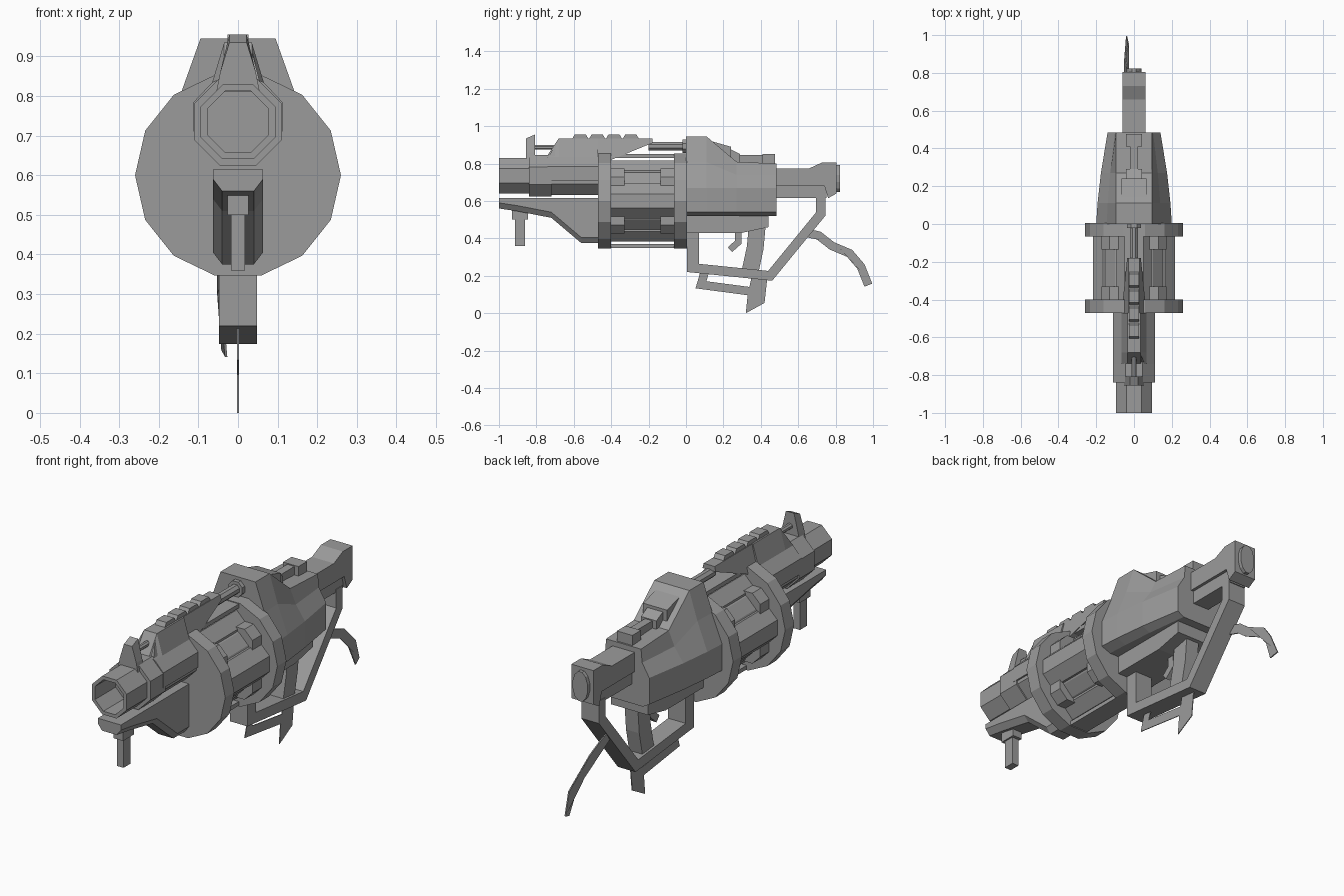
import bpy, bmesh, math
from mathutils import Vector

default_cube = bpy.data.objects.get("Cube")
if default_cube:
    bpy.data.objects.remove(default_cube)

grey = bpy.data.materials.new("matte_grey")
grey.use_nodes = True
grey.diffuse_color = (0.33, 0.33, 0.33, 1)
shader = grey.node_tree.nodes["Principled BSDF"]
shader.inputs["Base Color"].default_value = grey.diffuse_color


def loft(name, sections):
    """Join matching rings of points into one closed solid."""
    bm = bmesh.new()
    rings = [[bm.verts.new(point) for point in section] for section in sections]
    for near, far in zip(rings, rings[1:]):
        for i in range(len(near)):
            bm.faces.new((near[i - 1], near[i], far[i], far[i - 1]))
    bm.faces.new(rings[0])
    bm.faces.new(rings[-1])
    bmesh.ops.recalc_face_normals(bm, faces=bm.faces)
    mesh = bpy.data.meshes.new(name)
    bm.to_mesh(mesh)
    bm.free()
    mesh.materials.append(grey)
    part = bpy.data.objects.new(name, mesh)
    bpy.context.scene.collection.objects.link(part)
    return part


def slab(name, half, profile, centre=0):
    """Side profile (y, z) given thickness across x."""
    return loft(name, [[(x, y, z) for y, z in profile] for x in (centre - half, centre + half)])


def box(name, half, front, back, bottom, top):
    return slab(name, half, [(front, bottom), (back, bottom), (back, top), (front, top)])


def strip(name, half, width, path, centre=0):
    """Flat bar of constant width following a (y, z) path with mitred corners."""
    points = [Vector(p) for p in path]
    normals = [(b - a).orthogonal().normalized() for a, b in zip(points, points[1:])]
    left, right = [], []
    for point, before, after in zip(points, normals[:1] + normals, normals + normals[-1:]):
        mitre = (before + after) * width / (before + after).dot(before) / 2
        left.append(point + mitre)
        right.append(point - mitre)
    return slab(name, half, left + right[::-1], centre)


def ring(y, radius, z, sides=8, x=0):
    """Polygon across y with a flat top; even side counts only."""
    angles = [math.tau * (i + 0.5) / sides + math.pi / 2 for i in range(sides)]
    return [(x + radius * math.cos(a), y, z + radius * math.sin(a)) for a in angles]


def rod(name, front, back, radius, z, sides=8, x=0):
    return loft(name, [ring(y, radius, z, sides, x) for y in (front, back)])


def mirrored(y, half):
    """Full cross-section at y from its right half, listed top to bottom."""
    return [(x, y, z) for x, z in half] + [(-x, y, z) for x, z in reversed(half)]


# Barrel with hollow muzzle and collar
BARREL_Z, BARREL_R, BORE_R = 0.735, 0.112, 0.084
MUZZLE_R = BARREL_R - 0.01
loft("muzzle", [ring(y, radius, BARREL_Z) for y, radius in
                ((-0.7, MUZZLE_R), (-1, MUZZLE_R), (-1, BORE_R), (-0.8, BORE_R))])
rod("barrel_collar", -0.84, -0.72, BARREL_R + 0.008, BARREL_Z)
rod("barrel", -0.72, -0.44, BARREL_R, BARREL_Z)

# Drum: two flanges, a core, four chambers and spacer tabs between them
DRUM_Z, DRUM_FRONT, DRUM_BACK, FLANGE = 0.6, -0.47, 0.005, 0.07
INNER_FRONT, INNER_BACK = DRUM_FRONT + FLANGE, DRUM_BACK - FLANGE
rod("front_flange", DRUM_FRONT, INNER_FRONT, 0.26, DRUM_Z, sides=14)
rod("rear_flange", INNER_BACK, DRUM_BACK, 0.26, DRUM_Z, sides=14)
rod("drum_core", INNER_FRONT, INNER_BACK, 0.18, DRUM_Z, sides=16)
for i in range(4):
    angle = i * math.pi / 2
    rod(f"chamber_{i}", INNER_FRONT, INNER_BACK, 0.1,
        DRUM_Z + 0.125 * math.sin(angle), x=0.125 * math.cos(angle))
    angle += math.pi / 4
    for end, front in (("front", INNER_FRONT), ("rear", INNER_BACK - FLANGE)):
        rod(f"{end}_tab_{i}", front, front + FLANGE, 0.08,
            DRUM_Z + 0.14 * math.sin(angle), x=0.14 * math.cos(angle))
for end, side in (("top", 1), ("bottom", -1)):
    middle = DRUM_Z + side * 0.24
    box(f"{end}_tie_bar", 0.05, INNER_FRONT, INNER_BACK, middle - 0.01, middle + 0.01)

# Lower front shroud with chamfered belly, and its fore grip
belly = [(-1, 0.56), (-0.9, 0.545), (-0.72, 0.51), (-0.56, 0.375), (DRUM_FRONT, 0.375)]
rim = [(DRUM_FRONT, 0.615), (-1, 0.615)]
chamfered = [(y, z + 0.03) for y, z in belly]
loft("lower_shroud", [[(x, y, z) for y, z in edge + rim] for x, edge in
                      ((-0.063, chamfered), (-0.04, belly), (0.04, belly), (0.063, chamfered))])
box("fore_grip_collar", 0.026, front=-0.93, back=-0.845, bottom=0.5, top=0.56)
box("fore_grip", 0.018, front=-0.915, back=-0.86, bottom=0.36, top=0.51)

# Top housing, the saddle over the barrel, and rail bumps
RAIL = 0.935
loft("barrel_saddle", [
    mirrored(y, [(0.035, top), (0.065, 0.835), (BARREL_R, 0.785), (BARREL_R, 0.71)])
    for y, top in ((-0.74, 0.845), (-0.68, RAIL), (DRUM_FRONT, RAIL))])
housing = [(-0.73, 0.82), (-0.73, 0.845), (-0.68, RAIL), (-0.18, RAIL), (-0.18, 0.91), (-0.4, 0.82)]
loft("top_housing", [[(side * (0.03 + (RAIL - z) / 4), y, z) for y, z in housing]
                     for side in (-1, 1)])
for i in range(4):
    middle = i * 0.09 - 0.565
    slab(f"rail_bump_{i}", 0.027, [(middle - 0.042, RAIL), (middle - 0.03, RAIL + 0.02),
                                   (middle + 0.03, RAIL + 0.02), (middle + 0.042, RAIL)])

# Front sight and guide rods
SIGHT_FRONT, SIGHT_BACK = -0.855, -0.808
loft("front_sight", [
    [(-half, SIGHT_FRONT, z), (half, SIGHT_FRONT, z), (half, SIGHT_BACK, z + lift), (-half, SIGHT_BACK, z + lift)]
    for half, z, lift in ((0.055, 0.81, 0), (0.045, 0.86, 0), (0.022, RAIL, 0.02))])
rod("front_rod", SIGHT_BACK, -0.7, 0.014, z=0.887)
rod("rear_rod", -0.2, 0, 0.024, z=0.893)
rod("rear_rod_cap", -0.02, 0.02, 0.04, z=0.893)


# Receiver, tapering to the back
def receiver_section(y, top, side):
    shoulder, hem = 0.67, 0.54
    return mirrored(y, [(0.095, top), (side * 0.72, (top + shoulder) / 2),
                        (side, shoulder), (side, hem), (side * 0.75, hem - 0.02)])


TAIL = 0.485
loft("receiver", [receiver_section(0, top=0.945, side=0.2),
                  receiver_section(0.11, top=0.945, side=0.193),
                  receiver_section(0.27, top=0.81, side=0.175),
                  receiver_section(TAIL, top=0.8, side=0.14)])
slab("receiver_underside", 0.1, [(0, 0.53), (0.44, 0.53), (0.44, 0.46), (0.3, 0.43), (0, 0.43)])

# Stepped blocks on top of the receiver
slab("rear_step_large", 0.065, [(0.1, 0.75), (0.1, 0.93), (0.24, 0.89), (0.24, 0.75)])
slab("rear_step_small", 0.042, [(0.23, 0.75), (0.23, 0.88), (0.29, 0.85), (0.29, 0.75)])
box("rear_link", 0.02, front=0.28, back=0.42, bottom=0.79, top=0.845)
box("rear_sight", 0.042, front=0.41, back=0.477, bottom=0.78, top=0.85)

# Stock with butt plate
BUTT, STOCK_TOP, STOCK_LOW = 0.805, 0.775, 0.615
slab("stock", 0.06, [(TAIL, 0.68), (TAIL, STOCK_TOP), (0.66, STOCK_TOP), (0.73, 0.807),
                     (BUTT, 0.807), (BUTT, 0.64), (0.76, STOCK_LOW), (0.74, 0.68)])
box("stock_lower", 0.045, TAIL, back=0.75, bottom=STOCK_LOW, top=0.69)
plate = ring(0, 1, 0, sides=12)
loft("butt_plate", [[(x * 0.042, y, 0.72 + z * 0.075) for x, _, z in plate]
                    for y in (BUTT - 0.01, BUTT + 0.018)])

# Guard loop: front post, bottom bar and rear strut
strip("guard_post", 0.048, 0.065, [(0.038, 0.44), (0.038, 0.22)])
strip("guard_loop", 0.048, 0.05, [(0.01, 0.245), (0.45, 0.2), (0.72, 0.53), (0.72, 0.63)])

# Pistol grip and trigger
strip("pistol_grip", 0.036, 0.09, [(0.38, 0.46), (0.37, 0.35), (0.34, 0.21)])
strip("trigger", 0.012, 0.035, [(0.28, 0.44), (0.28, 0.38), (0.235, 0.34)])

# Thin hooked blade below the guard
strip("under_blade", 0.002, 0.045, [(0.1, 0.22), (0.08, 0.152), (0.36, 0.115)])
slab("under_blade_hook", 0.002, [(0.33, 0.1), (0.32, 0), (0.42, 0.055), (0.435, 0.19), (0.35, 0.19)])

# Loose strap hanging off the strut, swaying slightly sideways
strap = strip("loose_strap", 0.003, 0.045, [(0.64, 0.43), (0.71, 0.415), (0.78, 0.36), (0.875, 0.32),
                                            (0.935, 0.25), (0.975, 0.15)], centre=-0.04)
for vertex in strap.data.vertices:
    vertex.co.x += math.cos((vertex.co.y - 0.78) * 36) / 100
